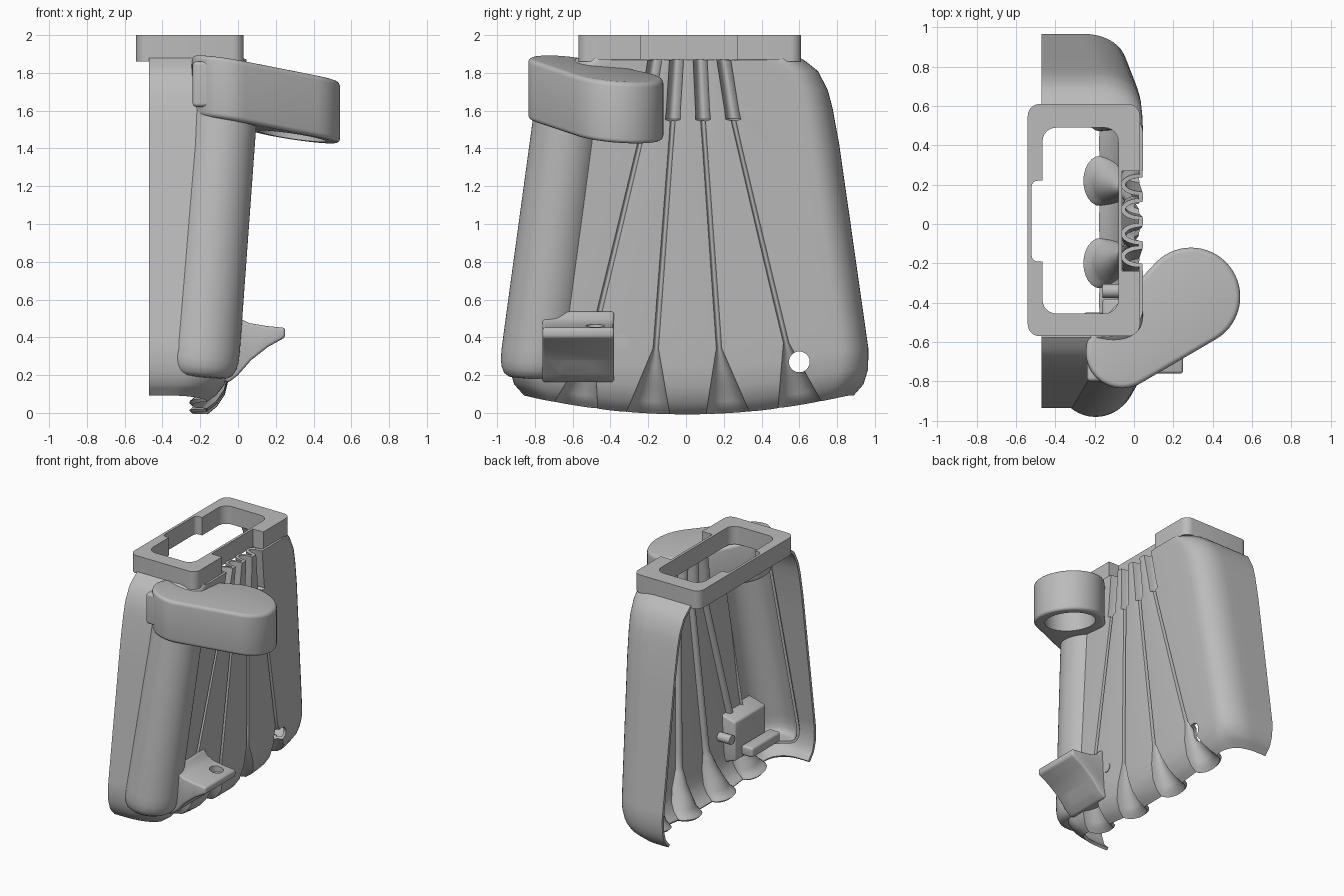
import bpy, bmesh, math
from mathutils import Vector

if "Cube" in bpy.data.objects:
    bpy.data.objects.remove(bpy.data.objects["Cube"], do_unlink=True)

grey = bpy.data.materials.new("plain_grey")
grey.use_nodes = True
grey.diffuse_color = (0.5, 0.5, 0.5, 1)
grey.node_tree.nodes["Principled BSDF"].inputs["Base Color"].default_value = (0.5, 0.5, 0.5, 1)


def lerp(table, z):
    """Piecewise linear lookup in (z, value) pairs."""
    if z <= table[0][0]:
        return table[0][1]
    for (a, u), (b, v) in zip(table, table[1:]):
        if z <= b:
            return u + (v - u) * (z - a) / (b - a)
    return table[-1][1]


def finish(bm, name):
    bmesh.ops.recalc_face_normals(bm, faces=bm.faces)
    mesh = bpy.data.meshes.new(name)
    bm.to_mesh(mesh)
    bm.free()
    mesh.materials.append(grey)
    ob = bpy.data.objects.new(name, mesh)
    bpy.context.collection.objects.link(ob)
    return ob


def activate(ob):
    bpy.ops.object.select_all(action='DESELECT')
    ob.select_set(True)
    bpy.context.view_layer.objects.active = ob


def modify(ob, kind, **settings):
    mod = ob.modifiers.new(kind.lower(), kind)
    for key, value in settings.items():
        setattr(mod, key, value)
    activate(ob)
    bpy.ops.object.modifier_apply(modifier=mod.name)


def cut(ob, cutter):
    modify(ob, 'BOOLEAN', object=cutter, operation='DIFFERENCE', solver='EXACT')
    bpy.data.objects.remove(cutter, do_unlink=True)


def smooth(ob, angle=35):
    activate(ob)
    bpy.ops.object.shade_smooth_by_angle(angle=math.radians(angle))


def box(name, lo, hi, radius=0, upright_only=True):
    bm = bmesh.new()
    bmesh.ops.create_cube(bm, size=1)
    for v in bm.verts:
        v.co = Vector([l + (c + 0.5) * (h - l) for l, h, c in zip(lo, hi, v.co)])
    if radius:
        edges = [e for e in bm.edges if not upright_only
                 or abs(e.verts[0].co.z - e.verts[1].co.z) > 0.01]
        bmesh.ops.bevel(bm, geom=edges, offset=radius, segments=6, profile=0.5, affect='EDGES')
    return finish(bm, name)


def cylinder(name, start, end, radius):
    a, b = Vector(start), Vector(end)
    bm = bmesh.new()
    bmesh.ops.create_cone(bm, cap_ends=True, segments=32, radius1=radius, radius2=radius,
                          depth=(b - a).length)
    turn = (b - a).to_track_quat('Z', 'Y')
    for v in bm.verts:
        v.co = turn @ v.co + (a + b) / 2
    return finish(bm, name)


def skin(rows, name, closed=False, caps=False):
    """Join rows of points into a sheet or a tube."""
    bm = bmesh.new()
    grid = [[bm.verts.new(p) for p in row] for row in rows]
    n = len(grid[0])
    for r, s in zip(grid, grid[1:]):
        for i in range(n if closed else n - 1):
            j = (i + 1) % n
            bm.faces.new((r[i], r[j], s[j], s[i]))
    if caps:
        bm.faces.new(grid[0])
        bm.faces.new(grid[-1])
    return finish(bm, name)


# Shell: open U-shaped sheet with four cable grooves flaring at the foot
TOP = 1.87
half_width = [(0, .88), (.06, .93), (.14, .953), (.25, .955), (1.4, .8), (1.6, .765),
              (1.7, .74), (1.8, .69), (1.85, .63), (TOP, .6)]
panel_x = [(0, -.17), (.04, -.12), (.1, -.08), (.2, -.055), (.35, -.045), (TOP, .035)]
groove_half = [(0, .12), (.34, .022), (1.54, .02), (1.55, .045), (TOP, .045)]
groove_depth = [(0, .08), (.1, .1), (.34, .03), (1.54, .025), (1.55, .07), (TOP, .09)]
groove_levels = (0, .34, 1.55, TOP)
groove_centres = [(.6, .53, .25, .2), (.22, .175, .09, .075),
                  (-.2, -.16, -.07, -.05), (-.58, -.5, -.215, -.165)]


def shell_row(z):
    px, hw = lerp(panel_x, z), lerp(half_width, z)
    gh, gd = lerp(groove_half, z), lerp(groove_depth, z)
    side, corner_x, corner_y = [], .2, .14
    for i in range(5):
        side.append((-.47 + (px - corner_x + .47) * i / 5, hw))
    for i in range(11):
        a = math.pi / 2 * i / 10
        side.append((px - corner_x * (1 - math.sin(a)), hw - corner_y * (1 - math.cos(a))))
    path = list(side)
    for centres in groove_centres:
        c = lerp(list(zip(groove_levels, centres)), z)
        start = path[-1][1]
        path += [(px, start + (c + gh - start) * i / 4) for i in range(1, 4)]
        for k in range(13):
            a = math.pi * k / 12
            path.append((px - gd * math.sin(a), c + gh * math.cos(a)))
    start, end = path[-1][1], -side[-1][1] + .03
    path += [(px, start + (end - start) * i / 4) for i in range(1, 4)]
    path += [(x, -y + .03) for x, y in reversed(side)]
    lift = [.1 * min(1, (y / .85) ** 2) * (1 - z / TOP) for x, y in path]
    return [(x, y, z + dz) for (x, y), dz in zip(path, lift)]


levels = [0, .02, .04, .06, .1, .14, .2, .25, .3, .34, .45, .7, 1, 1.25, 1.4, 1.54, 1.55,
          1.6, 1.65, 1.7, 1.75, 1.8, 1.83, 1.85, TOP]
shell = skin([shell_row(z) for z in levels], "grooved_shell")
modify(shell, 'SOLIDIFY', thickness=.022, offset=0)


# Handle: leaning half tube with a rounded, closed foot
def handle_ring(z, scale, first, last, count, shrink=0):
    t = (z - .35) / 1.1
    cx, cy, r = -.19 + .095 * t, -.775 + .135 * t, (.19 - .015 * t - shrink) * scale
    angles = [math.radians(first + (last - first) * i / count) for i in range(count + 1)]
    return [(cx + r * math.cos(a), cy + r * math.sin(a), z + .12 * scale * r * -math.cos(a))
            for a in angles]


foot = [(1.72, 1), (.35, 1), (.29, .985), (.25, .94), (.22, .86), (.205, .75), (.2, .6), (.2, .02)]
handle = skin([handle_ring(z, s, -152, 52, 40) for z, s in foot], "handle")
modify(handle, 'SOLIDIFY', thickness=.02, offset=0)
smooth(handle)
hollow = skin([handle_ring(z, s, 0, 350, 35, .008) for z, s in foot[:-1]],
              "handle_hollow", closed=True, caps=True)
cut(shell, hollow)
cut(shell, cylinder("shell_hole", (-.5, .6, .27), (.3, .6, .27), .055))
smooth(shell)

# Top frame: rounded ring with a notch at each long side
frame = box("top_frame", (-.54, -.57, 1.86), (.03, .61, 2), .06)
cut(frame, box("opening", (-.465, -.455, 1.7), (-.08, .49, 2.2), .07))
cut(frame, box("back_notch", (-.52, -.19, 1.7), (-.4, .22, 2.2), .03))
cut(frame, box("cable_notch", (-.06, -.24, 1.7), (.2, .27, 2.2)))
smooth(frame)

# Pod: tilted tapered capsule over the handle with a round cup underneath
bm = bmesh.new()
for cx, cy, r in ((.29, -.37, .25), (-.06, -.65, .185)):
    for i in range(56):
        a = math.tau * i / 56
        x, y = cx + r * math.cos(a), cy + r * math.sin(a)
        for z in (1.465, 1.79):
            bm.verts.new((x, y, z - .15 * (x - .29) - .08 * (y + .37)))
hull = bmesh.ops.convex_hull(bm, input=bm.verts)
spare = {g for g in hull["geom_interior"] + hull["geom_unused"] if isinstance(g, bmesh.types.BMVert)}
bmesh.ops.delete(bm, geom=list(spare), context='VERTS')
bmesh.ops.dissolve_limit(bm, angle_limit=.01, verts=bm.verts, edges=bm.edges)
pod = finish(bm, "pod")
modify(pod, 'BEVEL', width=.025, segments=4, limit_method='ANGLE', angle_limit=math.radians(40))
cut(pod, cylinder("cup", (.27, -.37, 1.3), (.31, -.35, 1.68), .18))
smooth(pod)
smooth(box("pod_mount", (-.24, -.8, 1.62), (-.03, -.65, 1.86), .02, False))

# Thumb rest: side profile drawn across, arched below, with a dimple on the pad
profile = [(-.16, .5), (-.02, .54), (.01, .5), (.06, .475), (.15, .46), (.25, .45), (.25, .4),
           (.16, .35), (.07, .28), (0, .2), (-.05, .16), (-.16, .2)]
thumb_rest = skin([[(x, y, z) for x, z in profile] for y in (-.76, -.38)],
                  "thumb_rest", closed=True, caps=True)
modify(thumb_rest, 'BEVEL', width=.015, segments=3, limit_method='ANGLE', angle_limit=math.radians(35))
cut(thumb_rest, cylinder("arch", (-.4, -.57, .18), (.4, -.57, .18), .1))
cut(thumb_rest, cylinder("dimple", (.15, -.48, .42), (.15, -.48, .6), .05))
smooth(thumb_rest)

# Inner lugs behind the thumb rest
smooth(box("inner_bar", (-.26, -.8, .22), (-.16, -.45, .3), .02, False))
smooth(cylinder("inner_pin", (-.16, -.34, .38), (-.03, -.34, .38), .035))
